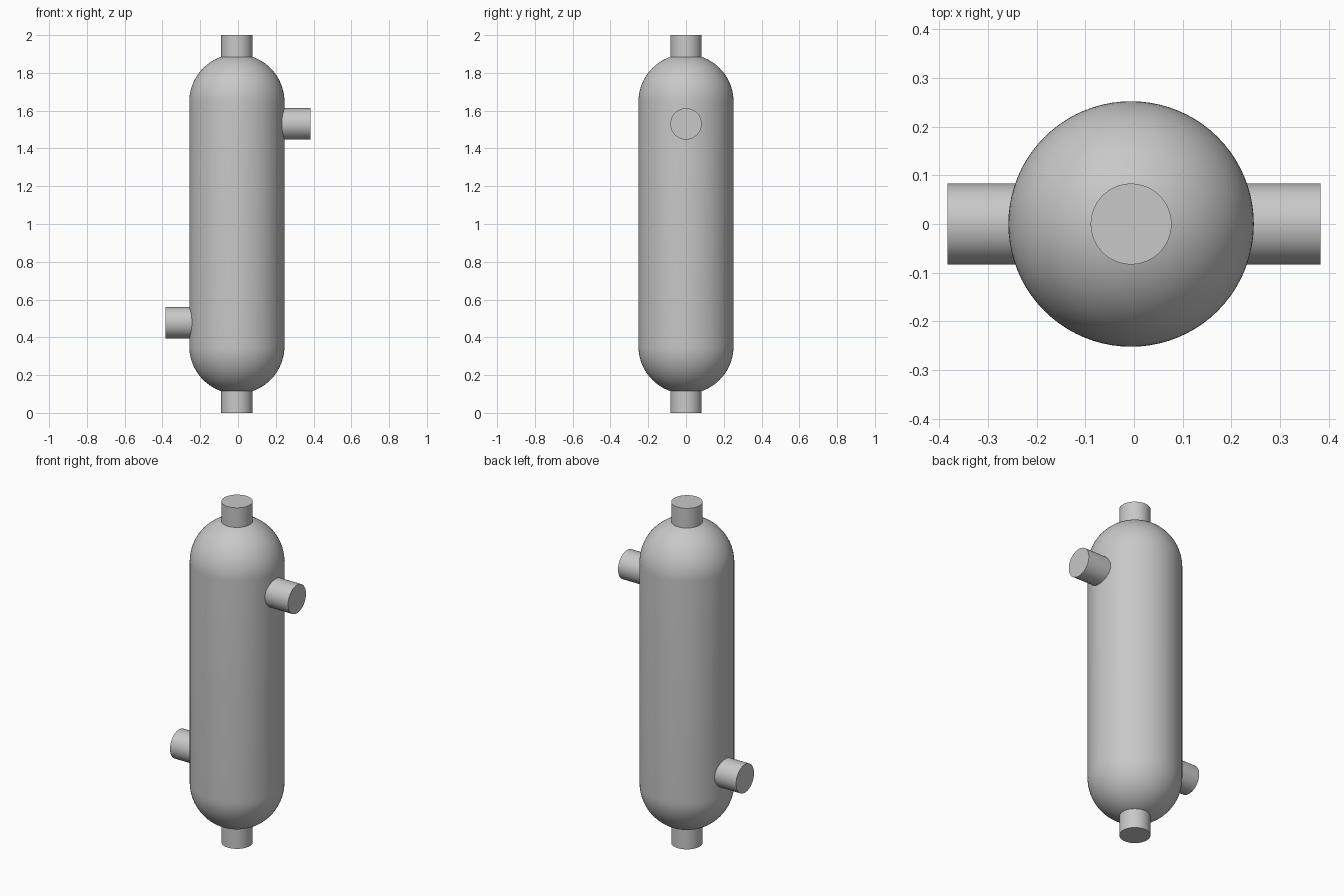
import bpy, bmesh, math
from mathutils import Matrix, Vector

cube = bpy.data.objects.get("Cube")
if cube:
    bpy.data.objects.remove(cube, do_unlink=True)

GREY = (0.58, 0.58, 0.58, 1.0)
AXIS_X = -0.006                      # vessel axis sits slightly off centre
SHELL_R, NOZZLE_R = 0.252, 0.083
DOME_LOW, DOME_HIGH = 0.353, 1.647   # heights of the dome centres
REACH = 0.383                        # outer end of the side nozzles

metal = bpy.data.materials.new("grey_metal")
metal.use_nodes = True
metal.diffuse_color = GREY
metal.node_tree.nodes["Principled BSDF"].inputs["Base Color"].default_value = GREY


def finish(name, bm):
    """Turn a bmesh into a smooth-shaded object with crisp rims."""
    bmesh.ops.recalc_face_normals(bm, faces=bm.faces)
    mesh = bpy.data.meshes.new(name)
    bm.to_mesh(mesh)
    bm.free()
    mesh.materials.append(metal)
    obj = bpy.data.objects.new(name, mesh)
    bpy.context.collection.objects.link(obj)
    bpy.ops.object.select_all(action="DESELECT")
    obj.select_set(True)
    bpy.context.view_layer.objects.active = obj
    bpy.ops.object.shade_smooth_by_angle(angle=math.radians(35))
    return obj


def nozzle(name, start, end):
    """Capped round stub between two points."""
    start, end = Vector(start), Vector(end)
    along = end - start
    turn = along.to_track_quat("Z", "Y").to_matrix().to_4x4()
    bm = bmesh.new()
    bmesh.ops.create_cone(bm, cap_ends=True, segments=64, radius1=NOZZLE_R,
                          radius2=NOZZLE_R, depth=along.length,
                          matrix=Matrix.Translation((start + end) / 2) @ turn)
    return finish(name, bm)


# Shell: half profile with two round domes, spun about the vertical axis
bm = bmesh.new()
steps = 20
arc = [math.pi / 2 * i / steps for i in range(steps + 1)]
profile = [(SHELL_R * math.sin(a), DOME_LOW - SHELL_R * math.cos(a)) for a in arc]
profile += [(SHELL_R * math.cos(a), DOME_HIGH + SHELL_R * math.sin(a)) for a in arc]
verts = [bm.verts.new((AXIS_X + r, 0, z)) for r, z in profile]
edges = [bm.edges.new(pair) for pair in zip(verts, verts[1:])]
bmesh.ops.spin(bm, geom=verts + edges, cent=(AXIS_X, 0, 0), axis=(0, 0, 1),
               angle=math.tau, steps=80, use_merge=True)
bmesh.ops.remove_doubles(bm, verts=bm.verts, dist=0.0001)
finish("vessel_shell", bm)

# End nozzles on the axis
nozzle("top_nozzle", (AXIS_X, 0, DOME_HIGH), (AXIS_X, 0, 2))
nozzle("bottom_nozzle", (AXIS_X, 0, DOME_LOW), (AXIS_X, 0, 0))

# Side nozzles, high on the left and low on the right
nozzle("upper_left_nozzle", (0.1, 0, 1.53), (REACH, 0, 1.53))
nozzle("lower_right_nozzle", (-0.1, 0, 0.478), (-REACH, 0, 0.478))
